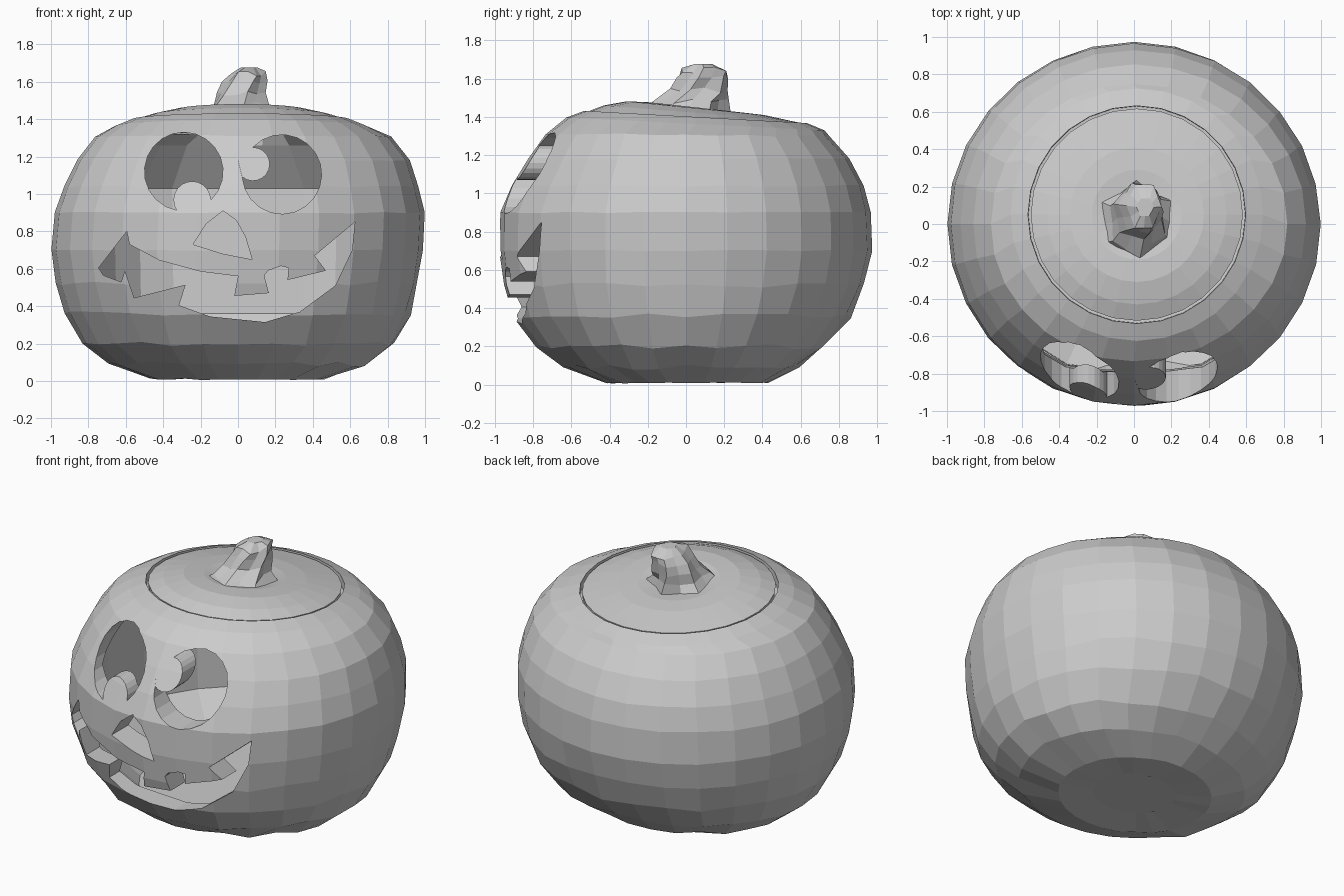
import bpy, bmesh, random
from math import sin, cos, pi, acos, atan2, hypot

if "Cube" in bpy.data.objects:
    bpy.data.objects.remove(bpy.data.objects["Cube"])

random.seed(4)
SEG = 28


def loft(name, rings):
    """Closed solid through a list of equal-length rings, capped at both ends."""
    bm = bmesh.new()
    vr = [[bm.verts.new(p) for p in ring] for ring in rings]
    n = len(vr[0])
    for a, b in zip(vr, vr[1:]):
        for i in range(n):
            j = (i + 1) % n
            bm.faces.new((a[i], a[j], b[j], b[i]))
    bm.faces.new(vr[0])
    bm.faces.new(vr[-1])
    bmesh.ops.recalc_face_normals(bm, faces=bm.faces)
    me = bpy.data.meshes.new(name)
    bm.to_mesh(me)
    bm.free()
    ob = bpy.data.objects.new(name, me)
    bpy.context.collection.objects.link(ob)
    return ob


def oval(z, xl, xr, yf, yb, tilt=0.0, jit=0.0):
    """Ring with separate left/right/front/back reaches, tilted along y."""
    pts = []
    for i in range(SEG):
        t = 2 * pi * i / SEG
        c, s = cos(t), sin(t)
        x, y = c * (xr if c > 0 else xl), s * (yb if s > 0 else yf)
        k = 1 + random.uniform(-jit, jit) * .5
        pts.append((x * k, y * k, z - tilt * y + random.uniform(-jit, jit)))
    return pts


def disc(z, r, tilt):
    """Round ring about the lid axis."""
    pts = []
    for i in range(SEG):
        t = 2 * pi * i / SEG
        x, y = 0.015 + r * cos(t), 0.05 + r * sin(t)
        pts.append((x, y, z - tilt * y))
    return pts


def cavity(z, r):
    """Coarse inner ring: a circle with flattened front, back and sides."""
    pts = []
    for i in range(SEG):
        t = 2 * pi * i / SEG
        c, s = cos(t), sin(t)
        k = min(1, .95 / max(abs(c), .01), (.86 if s > 0 else .93) / max(abs(s), .01)) * r
        pts.append((k * c, k * s, z))
    return pts


# Hollow body: outer skin, rim with ledge for the lid, then inner wall
outer = [(0.02, .25, .25, .22, .22), (0.01, .47, .46, .42, .43),
         (0.09, .69, .69, .64, .59), (0.20, .83, .83, .78, .72), (0.36, .925, .92, .90, .86),
         (0.52, .97, .96, .955, .93), (0.70, .997, .99, .975, .972),
         (0.90, .98, .997, .972, .965), (1.04, .93, .965, .91, .93),
         (1.18, .86, .92, .825, .855), (1.305, .765, .82, .735, .75, .01)]
rings = [oval(*o, jit=0.013 if 1 < k < 6 else 0.004) for k, o in enumerate(outer)]
rings += [disc(1.365, .675, .05), disc(1.402, .582, .055), disc(1.35, .58, .055), disc(1.345, .52, .055)]
inner = [(1.26, .66), (1.03, .85), (0.36, .83), (0.13, .58)]
rings += [cavity(z, r) for z, r in inner]
body = loft("pumpkin_body", rings)

# Lid sitting in the rim, leaving a thin groove
loft("lid", [disc(z, r, t) for z, r, t in [
    (1.355, .562, .055), (1.398, .567, .055), (1.425, .48, .08),
    (1.45, .36, .10), (1.455, .24, .11), (1.44, .12, .10)]])

# Ridged, leaning stem
stem = []
for cx, cy, z, rx, ry, amp, tw in [(.015, .005, 1.425, .21, .21, .15, 0),
                                   (.015, .02, 1.48, .15, .18, .14, .1),
                                   (.02, .065, 1.54, .125, .145, .13, .25),
                                   (.035, .085, 1.60, .11, .135, .13, .4),
                                   (.055, .095, 1.645, .09, .125, .11, .5)]:
    ring = []
    for i in range(12):
        t = 2 * pi * i / 12 + tw
        k = 1 + (amp if i % 2 else -amp) * random.uniform(.3, 1)
        ring.append((cx + rx * k * cos(t), cy + ry * k * sin(t), z + random.uniform(-.016, .016)))
    stem.append(ring)
stem.append([(.06 + (x - .055) * .5, .09 + (y - .095) * .4, 1.675) for x, y, z in stem[-1]])
loft("stem", stem)


def crescent(c, r, pc, pr):
    """Round eye outline with a round pupil bitten out of its edge."""
    dx, dz = pc[0] - c[0], pc[1] - c[1]
    d, phi = hypot(dx, dz), atan2(dz, dx)
    a = acos((d * d + r * r - pr * pr) / (2 * d * r))
    b = atan2(r * sin(a), r * cos(a) - d)
    pts = []
    for i in range(19):
        t = phi + a + (2 * pi - 2 * a) * i / 18
        pts.append((c[0] + r * cos(t), c[1] + r * sin(t)))
    for i in range(1, 12):
        t = phi - b - (2 * pi - 2 * b) * i / 12
        pts.append((pc[0] + pr * cos(t), pc[1] + pr * sin(t)))
    return pts


# Face openings, outlined in the front view
nose = [(-.08, .91), (-.01, .86), (.04, .77), (.075, .65), (-.08, .68), (-.24, .73), (-.17, .84)]
mouth = [(.625, .85), (.41, .67), (.47, .59), (.265, .54), (.27, .605), (.23, .615), (.16, .59),
         (.14, .565), (.165, .47), (-.02, .455), (0, .56), (-.2, .585), (-.42, .645), (-.58, .73),
         (-.595, .80), (-.745, .605), (-.72, .565), (-.625, .53), (-.605, .59), (-.555, .445),
         (-.28, .515), (-.315, .405), (-.15, .345), (.145, .315), (.33, .37), (.52, .51), (.61, .70)]
cuts = {"left_eye": crescent((-.29, 1.12), .21, (-.245, .968), .1),
        "right_eye": crescent((.235, 1.105), .212, (.08, 1.16), .09),
        "nose": nose, "mouth": mouth}

bpy.context.view_layer.objects.active = body
for name, pts in cuts.items():
    cutter = loft(name + "_cutter", [[(x, y, z) for x, z in pts] for y in (-1.2, -.3)])
    cutter.hide_render = True
    mod = body.modifiers.new(name, 'BOOLEAN')
    mod.operation, mod.solver, mod.object = 'DIFFERENCE', 'EXACT', cutter
    bpy.ops.object.modifier_apply(modifier=mod.name)
    bpy.data.objects.remove(cutter)
